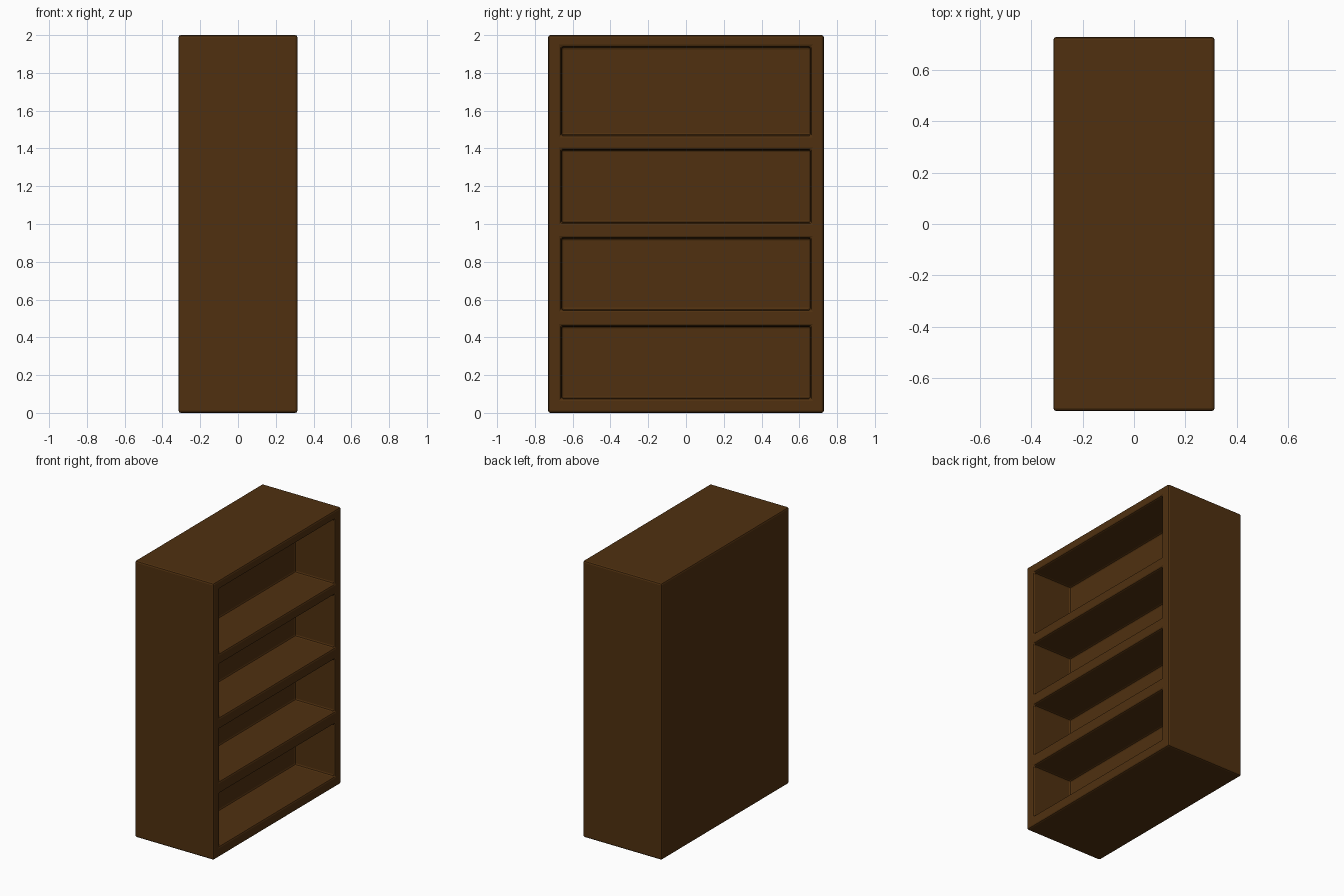
import bpy, bmesh
from mathutils import Vector

if "Cube" in bpy.data.objects:
    bpy.data.objects.remove(bpy.data.objects["Cube"])

HX, HY, H = 0.315, 0.73, 2.0      # half depth, half width, height
OPEN_Y = 0.66                     # half width of the shelf openings
DEPTH = 0.32                      # depth of the shelf recesses
BAYS = [(0.076, 0.458), (0.545, 0.925), (1.007, 1.393), (1.469, 1.937)]

# Carcass block
bm = bmesh.new()
bmesh.ops.create_cube(bm, size=1)
for v in bm.verts:
    v.co = Vector((v.co.x * 2 * HX, v.co.y * 2 * HY, (v.co.z + 0.5) * H))


def cut(co, no):
    bmesh.ops.bisect_plane(bm, geom=bm.verts[:] + bm.edges[:] + bm.faces[:],
                           plane_co=co, plane_no=no)


for y in (-OPEN_Y, OPEN_Y):
    cut((0, y, 0), (0, 1, 0))
for bay in BAYS:
    for z in bay:
        cut((0, 0, z), (0, 0, 1))


# Shelf bays pushed in from the open side
def is_bay(face):
    c = face.calc_center_median()
    return (face.normal.x > 0.9 and abs(c.y) < OPEN_Y
            and any(lo < c.z < hi for lo, hi in BAYS))


bm.normal_update()
for face in [f for f in bm.faces if is_bay(f)]:
    back = bmesh.ops.extrude_discrete_faces(bm, faces=[face])["faces"][0]
    bmesh.ops.translate(bm, vec=(-DEPTH, 0, 0), verts=back.verts[:])
bmesh.ops.recalc_face_normals(bm, faces=bm.faces[:])

mesh = bpy.data.meshes.new("bookcase")
bm.to_mesh(mesh)
bm.free()
bookcase = bpy.data.objects.new("bookcase", mesh)
bpy.context.collection.objects.link(bookcase)

# Softened edges
bevel = bookcase.modifiers.new("edge_bevel", 'BEVEL')
bevel.width = 0.012
bevel.segments = 2
bevel.limit_method = 'ANGLE'

# Dark wood
wood = bpy.data.materials.new("dark_wood")
wood.diffuse_color = (0.08, 0.03, 0.005, 1)
wood.use_nodes = True
wood.node_tree.nodes["Principled BSDF"].inputs["Base Color"].default_value = wood.diffuse_color
mesh.materials.append(wood)
